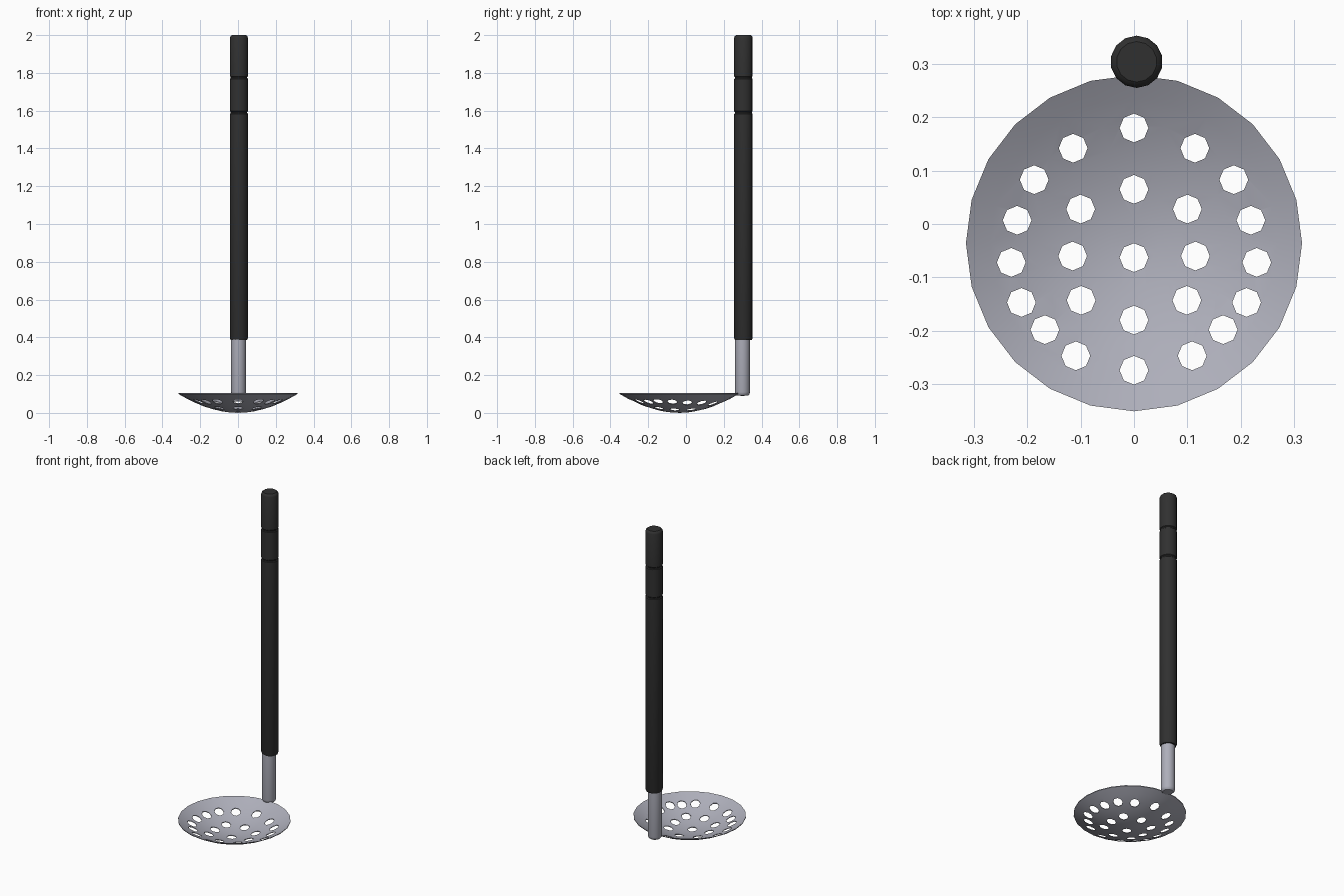
import bpy, bmesh, math
from mathutils import Matrix

if "Cube" in bpy.data.objects:
    bpy.data.objects.remove(bpy.data.objects["Cube"])


def material(name, rgb):
    m = bpy.data.materials.new(name)
    m.diffuse_color = (*rgb, 1)
    m.use_nodes = True
    m.node_tree.nodes["Principled BSDF"].inputs["Base Color"].default_value = m.diffuse_color
    return m


STEEL = material("brushed steel", (0.42, 0.425, 0.49))
BLACK = material("black handle", (0.03, 0.03, 0.03))


def make_object(name, bm, mat=None):
    bmesh.ops.recalc_face_normals(bm, faces=bm.faces)
    me = bpy.data.meshes.new(name)
    bm.to_mesh(me)
    bm.free()
    ob = bpy.data.objects.new(name, me)
    bpy.context.collection.objects.link(ob)
    if mat:
        me.materials.append(mat)
    return ob


def activate(ob):
    bpy.ops.object.select_all(action='DESELECT')
    ob.select_set(True)
    bpy.context.view_layer.objects.active = ob


def lathe(name, profile, sides, center, mat):
    """Closed solid of revolution; radius 0 gives a pole."""
    bm = bmesh.new()
    cx, cy = center
    rings = []
    for r, z in profile:
        if r == 0:
            rings.append([bm.verts.new((cx, cy, z))] * sides)
        else:
            rings.append([bm.verts.new((cx + r * math.sin(2 * math.pi * i / sides),
                                        cy - r * math.cos(2 * math.pi * i / sides), z))
                          for i in range(sides)])
    for a, b in zip(rings, rings[1:]):
        for i in range(sides):
            j = (i + 1) % sides
            bm.faces.new(list(dict.fromkeys((a[i], a[j], b[j], b[i]))))
    return make_object(name, bm, mat)


# Shallow bowl: outer surface out to the rim, then back along the inside
R, DEPTH, T = 0.315, 0.1, 0.004
CY = -0.036
curve = [(R * k / 7, DEPTH * (k / 7) ** 1.9) for k in range(8)]
profile = curve + [(r, z + T) for r, z in reversed(curve)]
bowl = lathe("bowl", profile, 24, (0, CY), STEEL)

# Drain holes: octagonal cutters, mirrored left and right
centre_holes = [0.18, 0.065, -0.063, -0.18, -0.274]
side_holes = [(0.114, 0.142), (0.187, 0.083), (0.219, 0.007), (0.23, -0.072),
              (0.211, -0.147), (0.167, -0.198), (0.109, -0.247),
              (0.1, 0.028), (0.115, -0.06), (0.099, -0.143)]
spots = [(0, y) for y in centre_holes] + [(s * x, y) for x, y in side_holes for s in (1, -1)]
bm = bmesh.new()
for x, y in spots:
    bmesh.ops.create_cone(bm, cap_ends=True, segments=8, radius1=0.027, radius2=0.027, depth=0.4,
                          matrix=Matrix.Translation((x, y, 0.05)))
cutter = make_object("hole_cutter", bm)
cutter.hide_render = True

mod = bowl.modifiers.new("holes", 'BOOLEAN')
mod.operation = 'DIFFERENCE'
mod.solver = 'EXACT'
mod.object = cutter
activate(bowl)
bpy.ops.object.modifier_apply(modifier=mod.name)
bpy.data.objects.remove(cutter)

# Steel stem with a rounded foot, leaning into the bowl rim
AXIS = (0.005, 0.304)
stem = lathe("stem", [(0, 0.09), (0.03, 0.092), (0.037, 0.099), (0.04, 0.11), (0.04, 0.40), (0, 0.40)],
             16, (0.003, 0.299), STEEL)

# Black grip with two grooves
grip = [(0, 0.385), (0.044, 0.385), (0.049, 0.396)]
for z in (1.59, 1.775):
    grip += [(0.049, z - 0.007), (0.045, z - 0.003), (0.045, z + 0.003), (0.049, z + 0.007)]
grip += [(0.049, 1.985), (0.046, 1.994), (0.038, 2.0), (0, 2.0)]
handle = lathe("handle", grip, 14, AXIS, BLACK)

# Smooth the round surfaces while keeping hard edges
for ob in (bowl, stem, handle):
    activate(ob)
    bpy.ops.object.shade_smooth_by_angle(angle=math.radians(35))
